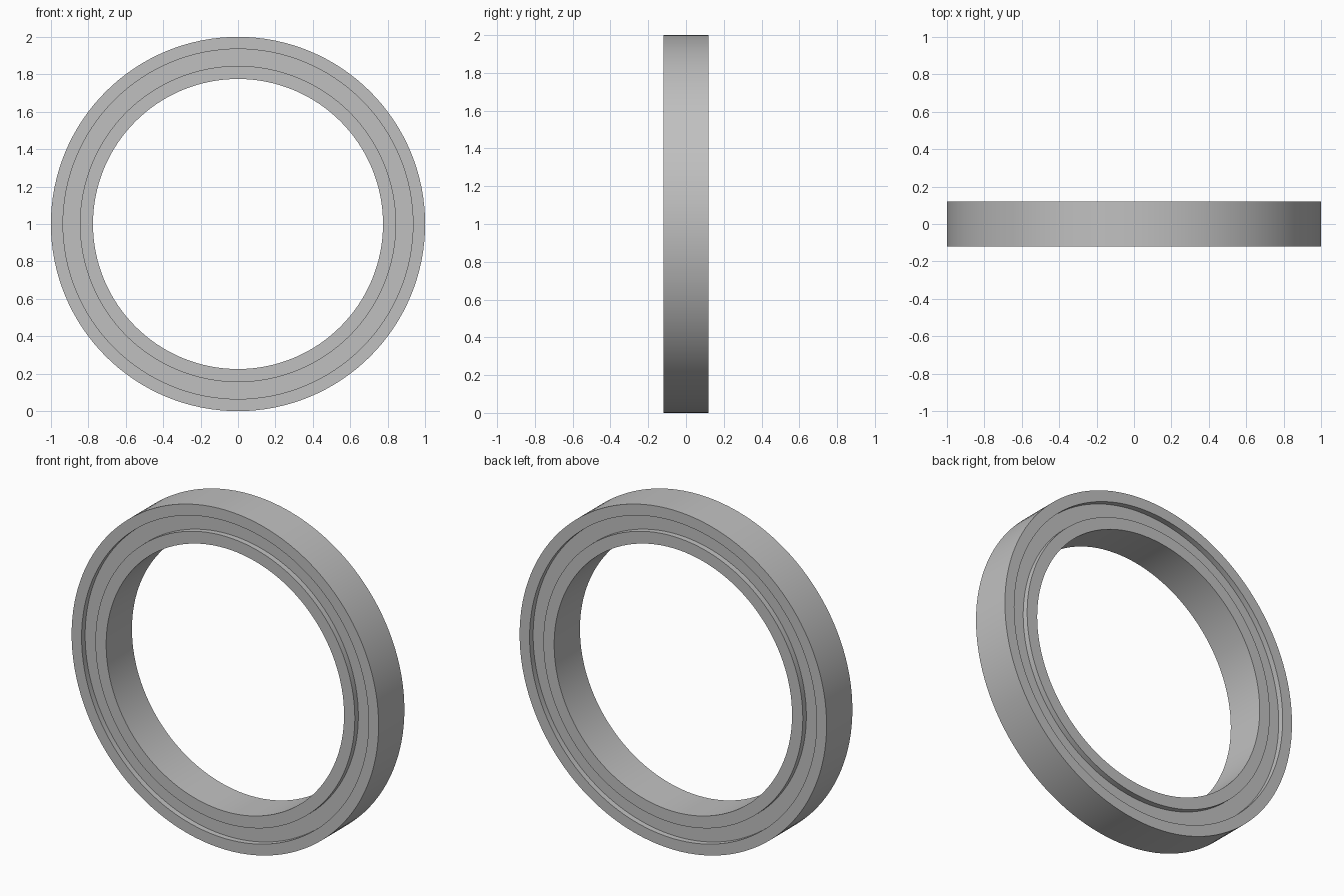
import bpy, bmesh, math
from mathutils import Matrix, Vector

cube = bpy.data.objects.get("Cube")
if cube:
    bpy.data.objects.remove(cube, do_unlink=True)

SEGMENTS = 128
HALF_WIDTH = 0.12
RECESS = 0.033

steel = bpy.data.materials.new("steel_grey")
steel.use_nodes = True
colour = (0.53, 0.53, 0.53, 1)
steel.diffuse_color = colour
steel.node_tree.nodes["Principled BSDF"].inputs["Base Color"].default_value = colour


def make_ring(name, inner, outer, half):
    """Spin a rectangular section around the y axis."""
    bm = bmesh.new()
    section = [(inner, -half), (outer, -half), (outer, half), (inner, half)]
    verts = [bm.verts.new((r, y, 0)) for r, y in section]
    edges = [bm.edges.new((verts[i], verts[(i + 1) % 4])) for i in range(4)]
    bmesh.ops.spin(bm, geom=verts + edges, cent=(0, 0, 0), axis=(0, 1, 0),
                   angle=math.tau, steps=SEGMENTS)
    bmesh.ops.remove_doubles(bm, verts=bm.verts, dist=0.0001)
    bmesh.ops.recalc_face_normals(bm, faces=bm.faces)
    bmesh.ops.transform(bm, matrix=Matrix.Translation(Vector((0, 0, 1))), verts=bm.verts)
    mesh = bpy.data.meshes.new(name)
    bm.to_mesh(mesh)
    bm.free()
    mesh.materials.append(steel)
    obj = bpy.data.objects.new(name, mesh)
    bpy.context.collection.objects.link(obj)
    bpy.ops.object.select_all(action="DESELECT")
    obj.select_set(True)
    bpy.context.view_layer.objects.active = obj
    bpy.ops.object.shade_smooth_by_angle(angle=math.radians(30))


# Bearing races
make_ring("outer_race", 0.935, 1.0, HALF_WIDTH)
make_ring("inner_race", 0.775, 0.845, HALF_WIDTH)

# Recessed shield, its rims tucked into both races
make_ring("shield", 0.835, 0.945, HALF_WIDTH - RECESS)
